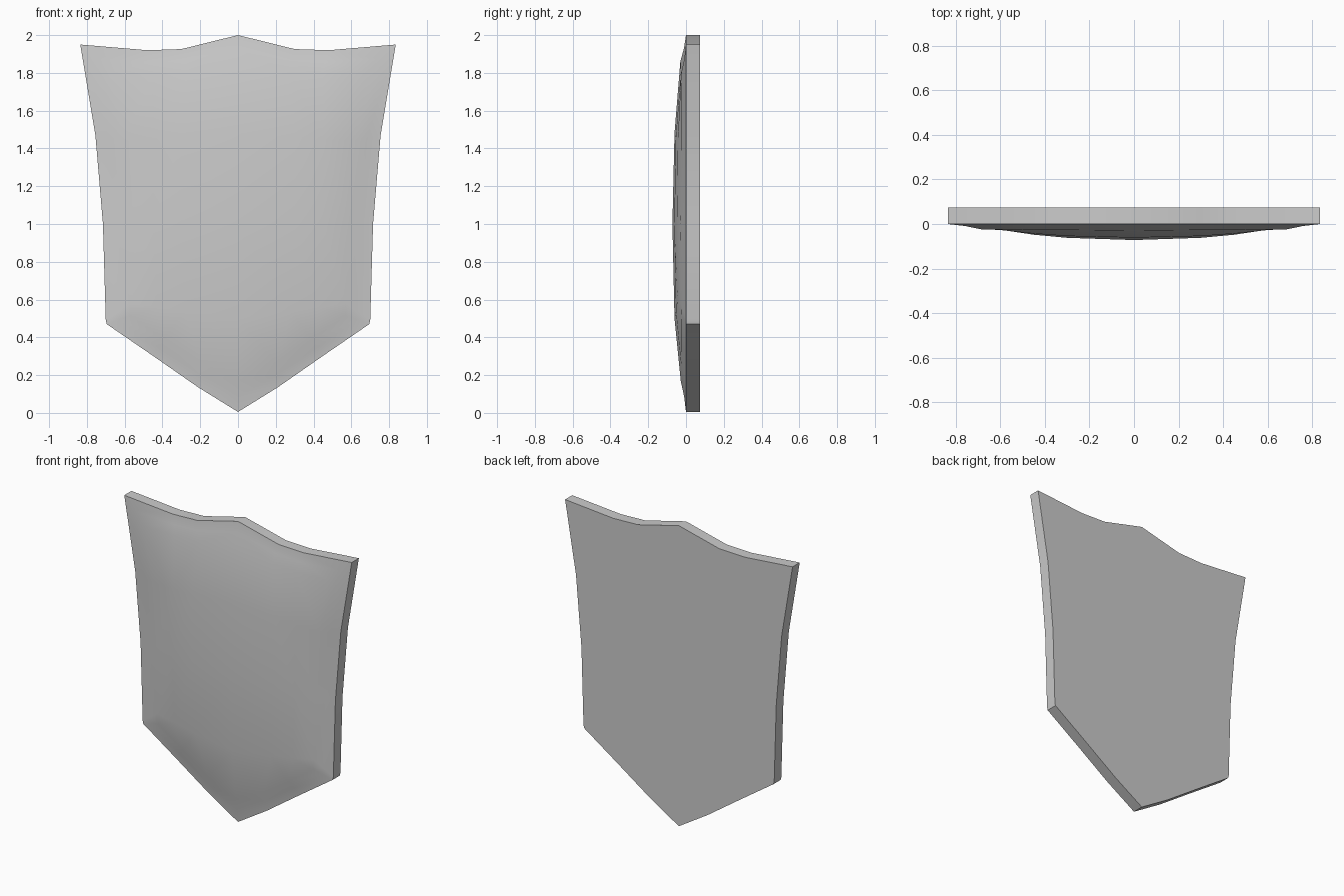
import bpy, bmesh

if "Cube" in bpy.data.objects:
    bpy.data.objects.remove(bpy.data.objects["Cube"])

BACK = 0.075

# Right half of the outer outline: top centre, round the side, to the bottom point
outline = [(0, 2.0), (0.30, 1.926), (0.48, 1.92), (0.835, 1.95),
           (0.755, 1.47), (0.715, 1.0), (0.70, 0.49), (0.695, 0.47),
           (0.45, 0.302), (0.21, 0.135), (0, 0.005)]

# Right half of the domed panel: rows from top to bottom, (x, y, z) from centre to side
panel = [
    [(0, -0.030, 1.86), (0.27, -0.027, 1.805), (0.45, -0.026, 1.795), (0.68, -0.025, 1.80)],
    [(0, -0.061, 1.48), (0.30, -0.054, 1.46), (0.45, -0.043, 1.45), (0.61, -0.026, 1.44)],
    [(0, -0.072, 1.00), (0.30, -0.062, 1.00), (0.45, -0.048, 1.00), (0.585, -0.028, 1.00)],
    [(0, -0.061, 0.50), (0.28, -0.053, 0.54), (0.43, -0.043, 0.56), (0.572, -0.027, 0.58)],
    [(0, -0.028, 0.17), (0.20, -0.027, 0.268), (0.39, -0.026, 0.39), (0.57, -0.025, 0.515)],
]
inner = panel[0] + [row[-1] for row in panel[1:-1]] + panel[-1][::-1]


def strip(bm, a, b):
    """Quads between two rows of vertices."""
    for i in range(len(a) - 1):
        bm.faces.new((a[i], a[i + 1], b[i + 1], b[i]))


bm = bmesh.new()
for s in (1, -1):
    def row(points):
        return [bm.verts.new((s * x, y, z)) for x, y, z in points]

    # Back face and rim wall
    back = row([(x, BACK, z) for x, z in outline])
    front = row([(x, 0, z) for x, z in outline])
    bm.faces.new(back)
    strip(bm, back, front)
    # Hollowed border rising to the panel
    mid = row([((x + p[0]) / 2, p[1] * 0.36, (z + p[2]) / 2)
               for (x, z), p in zip(outline, inner)])
    strip(bm, front, mid)
    strip(bm, mid, row(inner))
    # Domed panel
    rows = [row(r) for r in panel]
    for a, b in zip(rows, rows[1:]):
        strip(bm, a, b)

bmesh.ops.remove_doubles(bm, verts=bm.verts, dist=0.0005)
bmesh.ops.recalc_face_normals(bm, faces=bm.faces)
mesh = bpy.data.meshes.new("shield")
bm.to_mesh(mesh)
bm.free()
shield = bpy.data.objects.new("shield", mesh)
bpy.context.collection.objects.link(shield)
bpy.context.view_layer.objects.active = shield
shield.select_set(True)
bpy.ops.object.shade_smooth_by_angle(angle=0.5)
